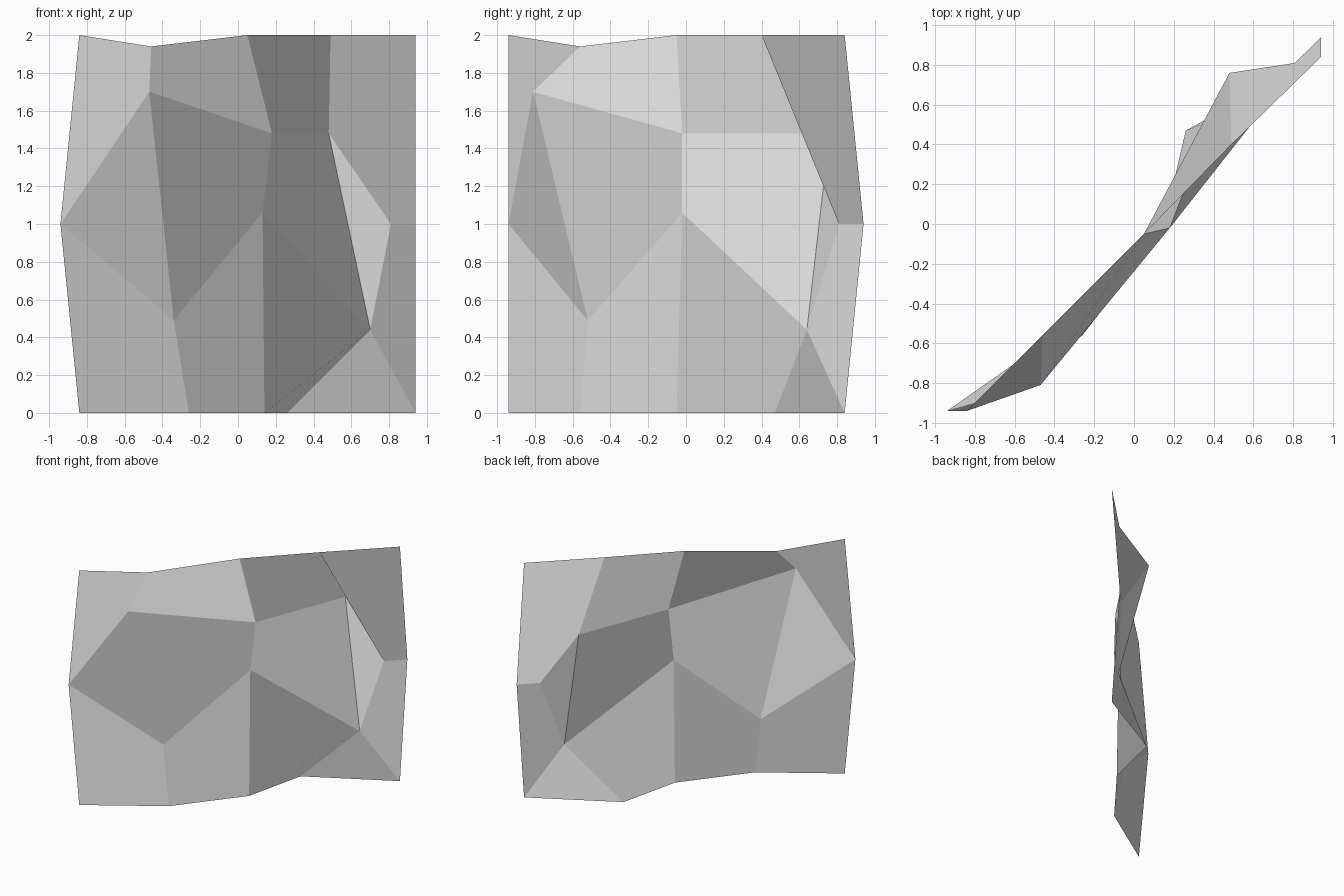
import bpy
import bmesh

default_cube = bpy.data.objects.get("Cube")
if default_cube:
    bpy.data.objects.remove(default_cube, do_unlink=True)

# Plain grey, the same on every facet
grey = bpy.data.materials.new("plain_grey")
grey.use_nodes = True
grey.diffuse_color = (0.8, 0.8, 0.8, 1)
grey.node_tree.nodes["Principled BSDF"].inputs["Base Color"].default_value = grey.diffuse_color

# Corners of the crumpled sheet: outer rim first, then the inner peaks and dents
corners = {
    "top_left": (-.84, -.94, 2), "top_dip": (-.46, -.56, 1.94),
    "top_mid": (.05, -.05, 2), "top_inner": (.49, .4, 2), "top_right": (.94, .84, 2),
    "side_left": (-.94, -.94, 1), "side_right": (.94, .94, 1),
    "low_left": (-.84, -.94, 0), "low_bulge": (-.26, -.56, 0),
    "low_mid": (.14, -.05, 0), "low_dent": (.26, .47, 0), "low_right": (.94, .84, 0),
    "peak": (-.47, -.81, 1.7), "ridge_high": (.18, -.02, 1.48),
    "ridge_low": (.13, -.02, 1.06), "dent": (.48, .76, 1.48),
    "hollow": (-.34, -.52, .49), "bump": (.7, .64, .44), "notch": (.81, .81, 1),
}

# Facets, counter-clockwise from the front; each starts at the fold of its quad
facets = [
    "top_left side_left peak top_dip",
    "peak ridge_high top_mid top_dip",
    "top_mid ridge_high dent top_inner",
    "dent notch side_right top_right top_inner",
    "side_left hollow peak",
    "peak hollow ridge_low ridge_high",
    "low_left low_bulge hollow side_left",
    "hollow low_bulge low_mid ridge_low",
    "low_mid low_dent bump ridge_low",
    "ridge_high ridge_low bump dent",
    "dent bump notch",
    "bump low_right side_right notch",
    "low_dent low_right bump",
]

bm = bmesh.new()
points = {name: bm.verts.new(place) for name, place in corners.items()}
for facet in facets:
    bm.faces.new([points[name] for name in facet.split()]).smooth = False
bm.normal_update()

mesh = bpy.data.meshes.new("faceted_sheet")
bm.to_mesh(mesh)
bm.free()
mesh.materials.append(grey)
sheet = bpy.data.objects.new("faceted_sheet", mesh)
bpy.context.collection.objects.link(sheet)
